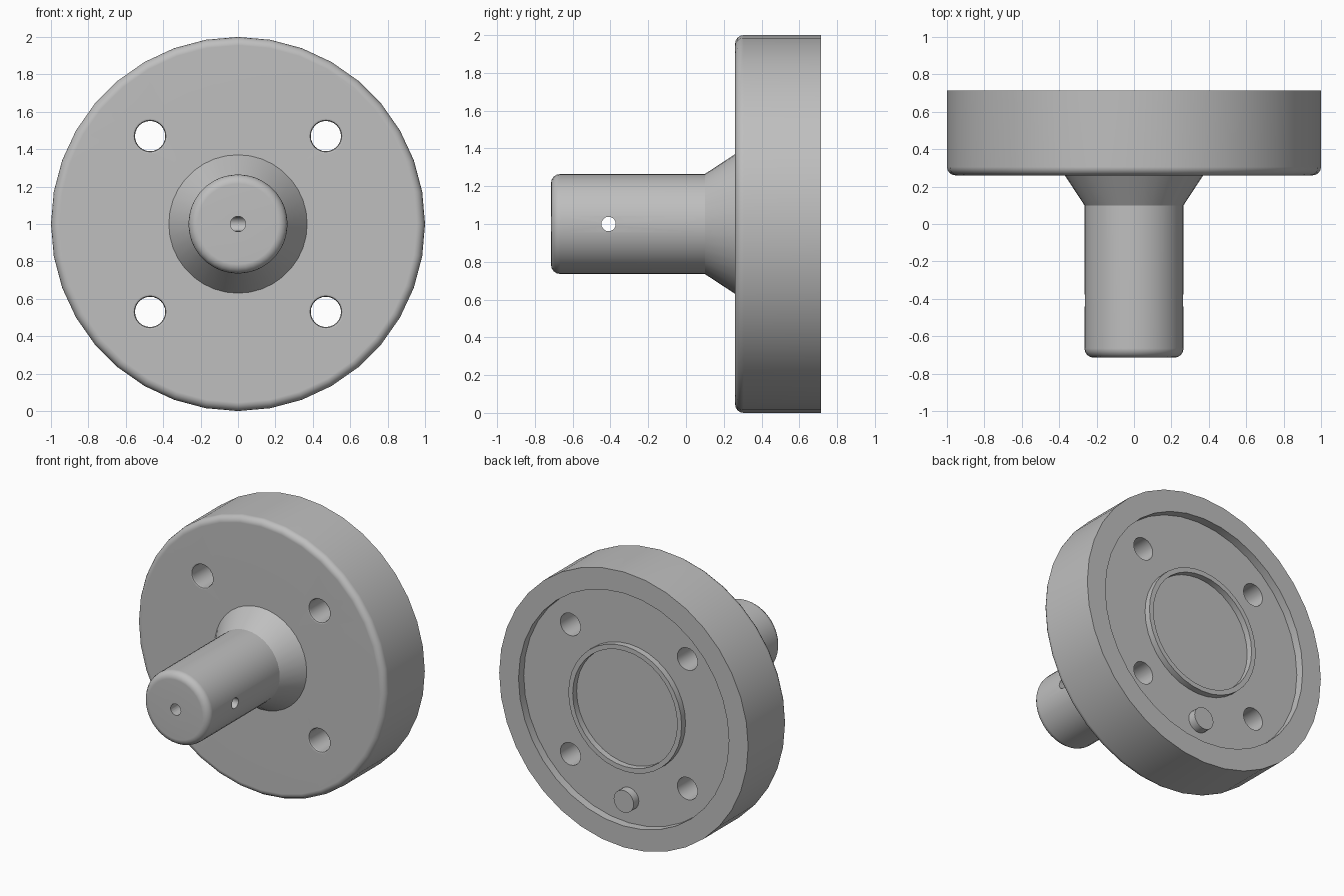
import bpy
import math
from mathutils import Matrix, Vector

old = bpy.data.objects.get("Cube")
if old:
    bpy.data.objects.remove(old, do_unlink=True)

metal = bpy.data.materials.new("plain grey metal")
grey = (0.52, 0.52, 0.52, 1)
metal.diffuse_color = grey
metal.use_nodes = True
for node in metal.node_tree.nodes:
    if node.type == 'BSDF_PRINCIPLED':
        node.inputs["Base Color"].default_value = grey


def fillet(radius, y, size, start, steps=4):
    """Quarter arc of (radius, y) points about a fillet centre."""
    return [(radius + size * math.cos(a), y + size * math.sin(a))
            for a in (start + math.pi / 2 * i / steps for i in range(steps + 1))]


def lathe(name, profile, centre, sides=32, turn=0):
    """Revolve (radius, y) points, from axis to axis, about the y axis."""
    verts, rings, faces = [], [], []
    for r, y in profile:
        count = sides if r > 0 else 1
        rings.append(range(len(verts), len(verts) + count))
        verts += [(r * math.cos(math.tau * k / sides), y,
                   r * math.sin(math.tau * k / sides)) for k in range(count)]
    for a, b in zip(rings, rings[1:]):
        for k in range(sides):
            n = (k + 1) % sides
            if len(a) == 1:
                faces.append((a[0], b[n], b[k]))
            elif len(b) == 1:
                faces.append((a[k], a[n], b[0]))
            else:
                faces.append((a[k], a[n], b[n], b[k]))
    mesh = bpy.data.meshes.new(name)
    mesh.from_pydata(verts, [], faces)
    mesh.flip_normals()
    mesh.transform(Matrix.Translation(Vector(centre)) @ Matrix.Rotation(turn, 4, 'Z'))
    # Keep outward normals whichever way the profile runs
    import bmesh
    bm = bmesh.new()
    bm.from_mesh(mesh)
    bmesh.ops.recalc_face_normals(bm, faces=bm.faces)
    bm.to_mesh(mesh)
    bm.free()
    mesh.materials.append(metal)
    obj = bpy.data.objects.new(name, mesh)
    bpy.context.collection.objects.link(obj)
    return obj


def select(obj):
    bpy.ops.object.select_all(action='DESELECT')
    obj.select_set(True)
    bpy.context.view_layer.objects.active = obj


def cut(body, cutter):
    cutter.hide_render = True
    mod = body.modifiers.new("hole", 'BOOLEAN')
    mod.operation = 'DIFFERENCE'
    mod.solver = 'EXACT'
    mod.object = cutter
    select(body)
    bpy.ops.object.modifier_apply(modifier=mod.name)
    bpy.data.objects.remove(cutter, do_unlink=True)


def smooth(obj):
    select(obj)
    bpy.ops.object.shade_smooth_by_angle(angle=math.radians(28))
    mod = obj.modifiers.new("flat face normals", 'WEIGHTED_NORMAL')
    mod.keep_sharp = True


# Main levels along the y axis
FRONT, FACE, FLOOR, BACK = -0.715, 0.26, 0.655, 0.715
HUB, EDGE = 0.05, 0.045

# Flanged hub: shaft, cone, disc, recessed back with a raised ring
profile = [(0, FRONT)]
profile += fillet(0.265 - HUB, FRONT + HUB, HUB, -math.pi / 2)
profile += [(0.265, 0.1), (0.37, FACE)]
profile += fillet(1 - EDGE, FACE + EDGE, EDGE, -math.pi / 2)
profile += [(1, BACK), (0.845, BACK), (0.845, FLOOR),
            (0.455, FLOOR), (0.455, FLOOR + 0.045),
            (0.42, FLOOR + 0.045), (0.42, FLOOR), (0, FLOOR)]
flange = lathe("flanged_hub", profile, (0, 0, 1), sides=36)

# Four bolt holes with a softened front edge
for sx in (-1, 1):
    for sz in (-1, 1):
        hole = [(0, FACE - 0.1), (0.095, FACE - 0.1), (0.095, FACE),
                (0.085, FACE + 0.004), (0.081, FACE + 0.015),
                (0.081, BACK + 0.1), (0, BACK + 0.1)]
        cut(flange, lathe("bolt_hole_cutter", hole, (0.47 * sx, 0, 1 + 0.47 * sz), 24))

# Cross hole through the shaft, and the centre hole that meets it
rod = [(0, -0.5), (0.038, -0.5), (0.038, 0.5), (0, 0.5)]
cut(flange, lathe("cross_hole_cutter", rod, (0, -0.41, 1), 20, math.pi / 2))
bore = [(0, FRONT - 0.1), (0.041, FRONT - 0.1), (0.041, -0.41), (0, -0.41)]
cut(flange, lathe("centre_hole_cutter", bore, (0, 0, 1), 20))
smooth(flange)

# Locating pin on the back
pin = lathe("locating_pin", [(0, FLOOR - 0.02), (0.08, FLOOR - 0.02),
                             (0.08, BACK), (0, BACK)], (0, 0, 0.333), 24)
smooth(pin)
